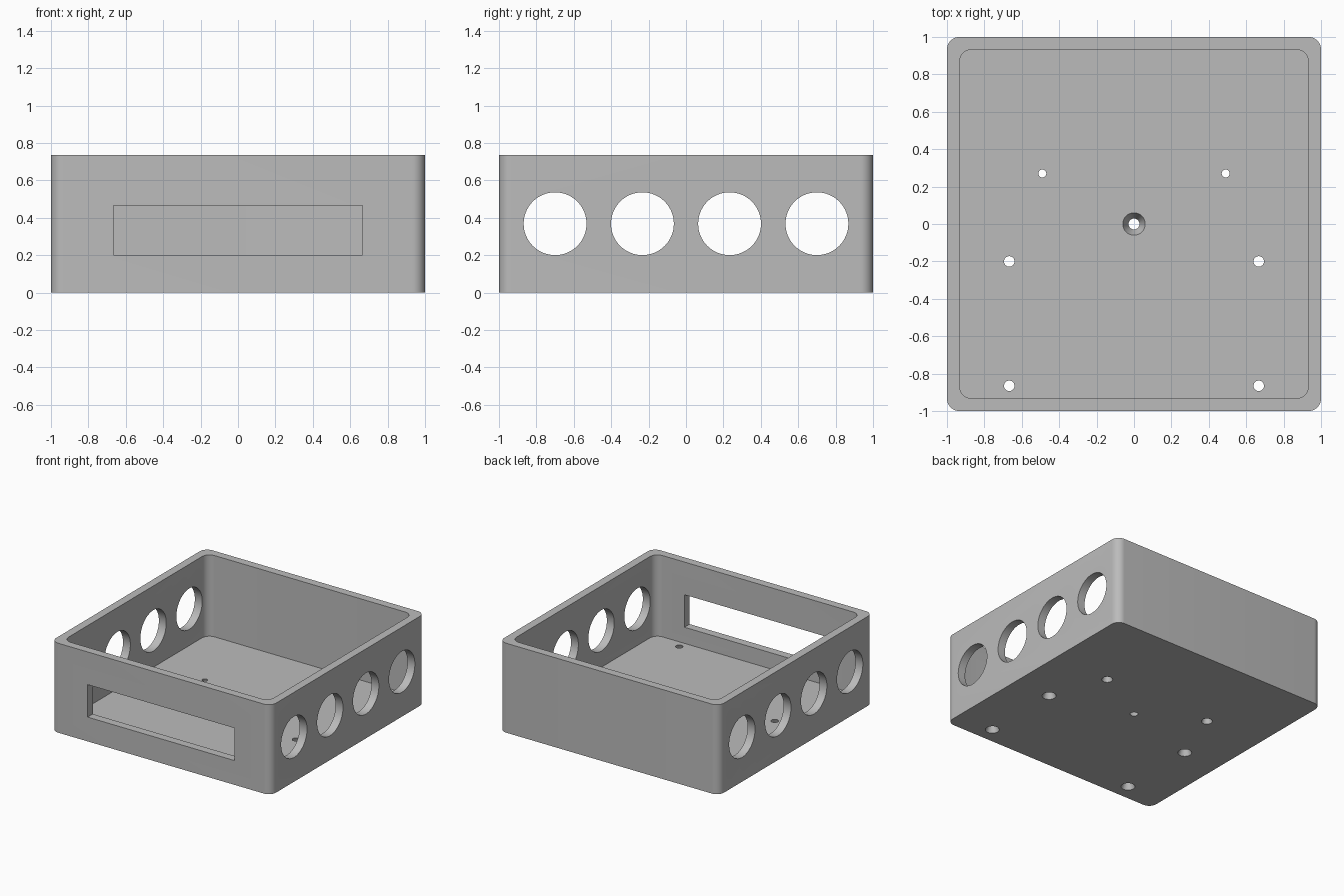
import bpy, bmesh, math

cube = bpy.data.objects.get("Cube")
if cube:
    bpy.data.objects.remove(cube, do_unlink=True)

HEIGHT, WALL, RADIUS = 0.735, 0.067, 0.067

grey = bpy.data.materials.new("plain grey")
grey.use_nodes = True
colour = (0.5, 0.5, 0.5, 1)
grey.diffuse_color = colour
grey.node_tree.nodes["Principled BSDF"].inputs["Base Color"].default_value = colour


def finish(name, bm):
    bmesh.ops.recalc_face_normals(bm, faces=bm.faces)
    mesh = bpy.data.meshes.new(name)
    bm.to_mesh(mesh)
    bm.free()
    mesh.materials.append(grey)
    ob = bpy.data.objects.new(name, mesh)
    bpy.context.collection.objects.link(ob)
    return ob


def rounded_block(name, half, z0, z1, segments=10):
    bm = bmesh.new()
    c = half - RADIUS
    verts = []
    for quarter, (sx, sy) in enumerate([(1, 1), (-1, 1), (-1, -1), (1, -1)]):
        for i in range(segments + 1):
            a = (quarter + i / segments) * math.pi / 2
            verts.append(bm.verts.new((sx * c + RADIUS * math.cos(a),
                                       sy * c + RADIUS * math.sin(a), z0)))
    base = bm.faces.new(verts)
    top = bmesh.ops.extrude_face_region(bm, geom=[base])["geom"]
    bmesh.ops.translate(bm, vec=(0, 0, z1 - z0),
                        verts=[v for v in top if isinstance(v, bmesh.types.BMVert)])
    return finish(name, bm)


def cone(name, location, r_low, r_high, depth, axis="Z", segments=32):
    bm = bmesh.new()
    bmesh.ops.create_cone(bm, cap_ends=True, segments=segments,
                          radius1=r_low, radius2=r_high, depth=depth)
    ob = finish(name, bm)
    ob.location = location
    if axis == "X":
        ob.rotation_euler.y = math.pi / 2
    return ob


def cut(target, cutter):
    mod = target.modifiers.new(cutter.name, "BOOLEAN")
    mod.operation, mod.solver, mod.object = "DIFFERENCE", "EXACT", cutter
    bpy.ops.object.select_all(action="DESELECT")
    bpy.context.view_layer.objects.active = target
    target.select_set(True)
    bpy.ops.object.modifier_apply(modifier=mod.name)
    bpy.data.objects.remove(cutter, do_unlink=True)


# Open tray with rounded corners
box = rounded_block("open_box", 1, 0, HEIGHT)
cut(box, rounded_block("cavity", 1 - WALL, WALL, HEIGHT + 0.1))

# Slot in the front wall
bm = bmesh.new()
bmesh.ops.create_cube(bm, size=1)
slot = finish("front_slot", bm)
slot.scale = (1.333, 0.3, 0.267)
slot.location = (0, -1, 0.333)
cut(box, slot)

# Round openings through both side walls
for y in (-0.7, -0.233, 0.233, 0.7):
    cut(box, cone("side_opening", (0, y, 0.368), 0.168, 0.168, 2.4, "X", 64))


# Screw holes in the floor, with a countersink above or below
def screw_hole(x, y, r, sink, from_above=False):
    cut(box, cone("screw_hole", (x, y, WALL / 2), r, r, 0.2))
    low, high = (r, sink) if from_above else (sink, r)
    cut(box, cone("countersink", (x, y, WALL / 2), low, high, WALL + 0.0004))


screw_hole(0, 0, 0.029, 0.06, from_above=True)
for side in (-1, 1):
    screw_hole(side * 0.49, 0.27, 0.021, 0.042)
    screw_hole(side * 0.667, -0.2, 0.028, 0.053)
    screw_hole(side * 0.667, -0.865, 0.028, 0.053)

box.select_set(True)
bpy.ops.object.shade_smooth_by_angle(angle=math.radians(30))
